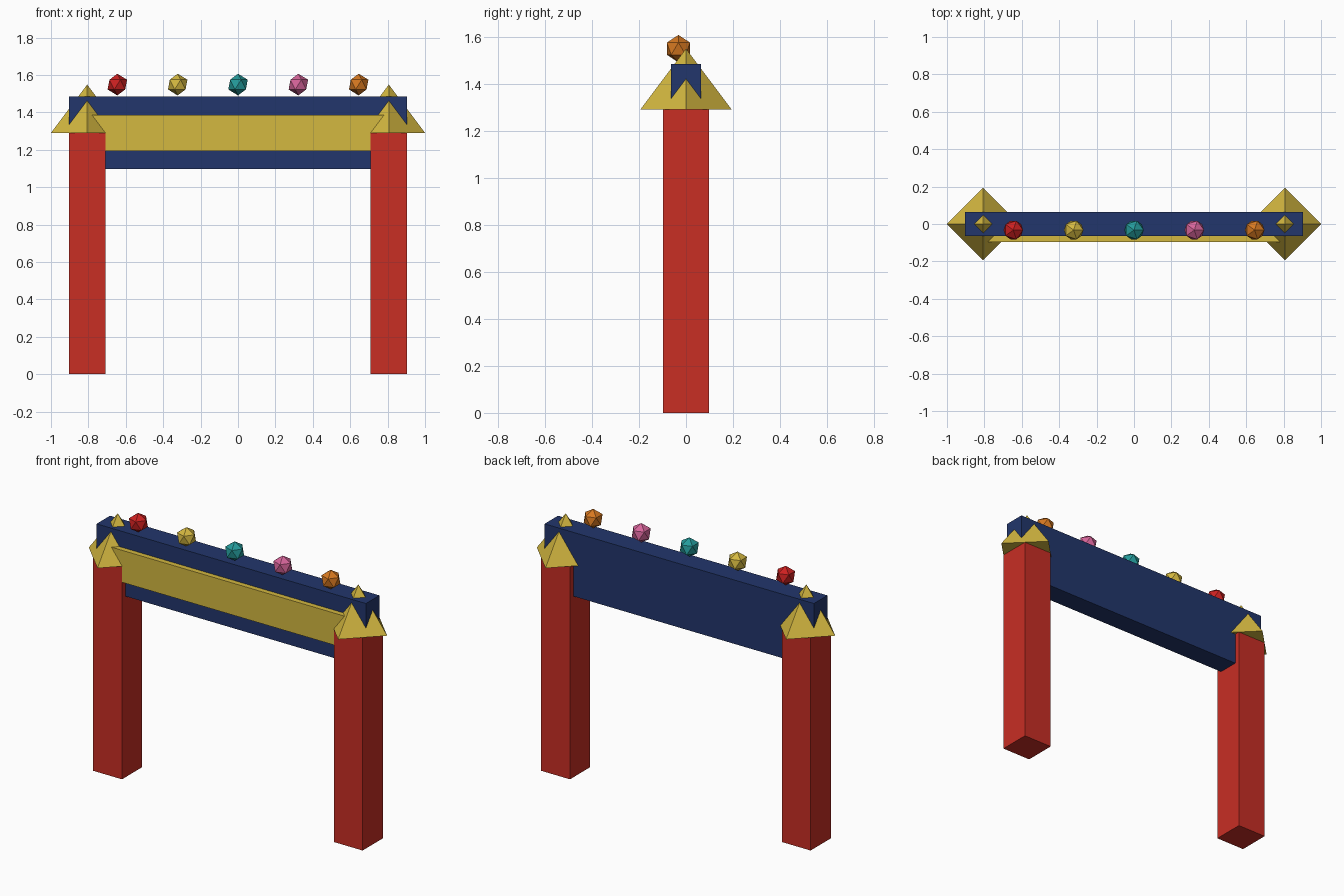
import bpy

if "Cube" in bpy.data.objects:
    bpy.data.objects.remove(bpy.data.objects["Cube"])

U = 1 / 15.5  # design unit: overall width is 31 units


def material(name, r, g, b):
    def lin(c):
        c /= 255
        return c / 12.92 if c <= 0.04045 else ((c + 0.055) / 1.055) ** 2.4
    m = bpy.data.materials.new(name)
    m.diffuse_color = (lin(r), lin(g), lin(b), 1)
    m.use_nodes = True
    m.node_tree.nodes["Principled BSDF"].inputs["Base Color"].default_value = m.diffuse_color
    return m


red = material("red", 200, 46, 36)
navy = material("navy", 34, 54, 108)
gold = material("gold", 212, 184, 64)
gem_red = material("gem red", 204, 32, 32)
teal = material("teal", 36, 154, 154)
pink = material("pink", 214, 100, 154)
orange = material("orange", 214, 120, 32)


def finish(name, mat):
    ob = bpy.context.object
    ob.name = name
    ob.data.materials.append(mat)
    return ob


def box(name, mat, center, size):
    bpy.ops.mesh.primitive_cube_add(size=1, location=[c * U for c in center])
    ob = finish(name, mat)
    ob.scale = [s * U for s in size]
    bpy.ops.object.transform_apply(location=False, rotation=False, scale=True)


# Posts with pyramid caps turned corner-forward
for side, sx in (("left", -1), ("right", 1)):
    box(side + "_post", red, (12.5 * sx, 0, 10), (3, 3, 20))
    bpy.ops.mesh.primitive_cone_add(vertices=4, radius1=3 * U, radius2=0, depth=4 * U,
                                    location=(12.5 * sx * U, 0, 22 * U))
    finish(side + "_pyramid_cap", gold)

# Crossbeam and front sign board, ends kept just inside the post faces
box("crossbeam", navy, (0, 0, 20), (27.98, 2, 6))
box("sign_board", gold, (0, -0.99, 20), (25, 1, 3))

# Row of faceted lamps above the beam
for i, mat in enumerate((gem_red, gold, teal, pink, orange)):
    bpy.ops.mesh.primitive_ico_sphere_add(subdivisions=1, radius=0.9 * U,
                                          location=((i - 2) * 5 * U, -0.5 * U, 24 * U))
    finish("lamp_%d" % (i + 1), mat)
